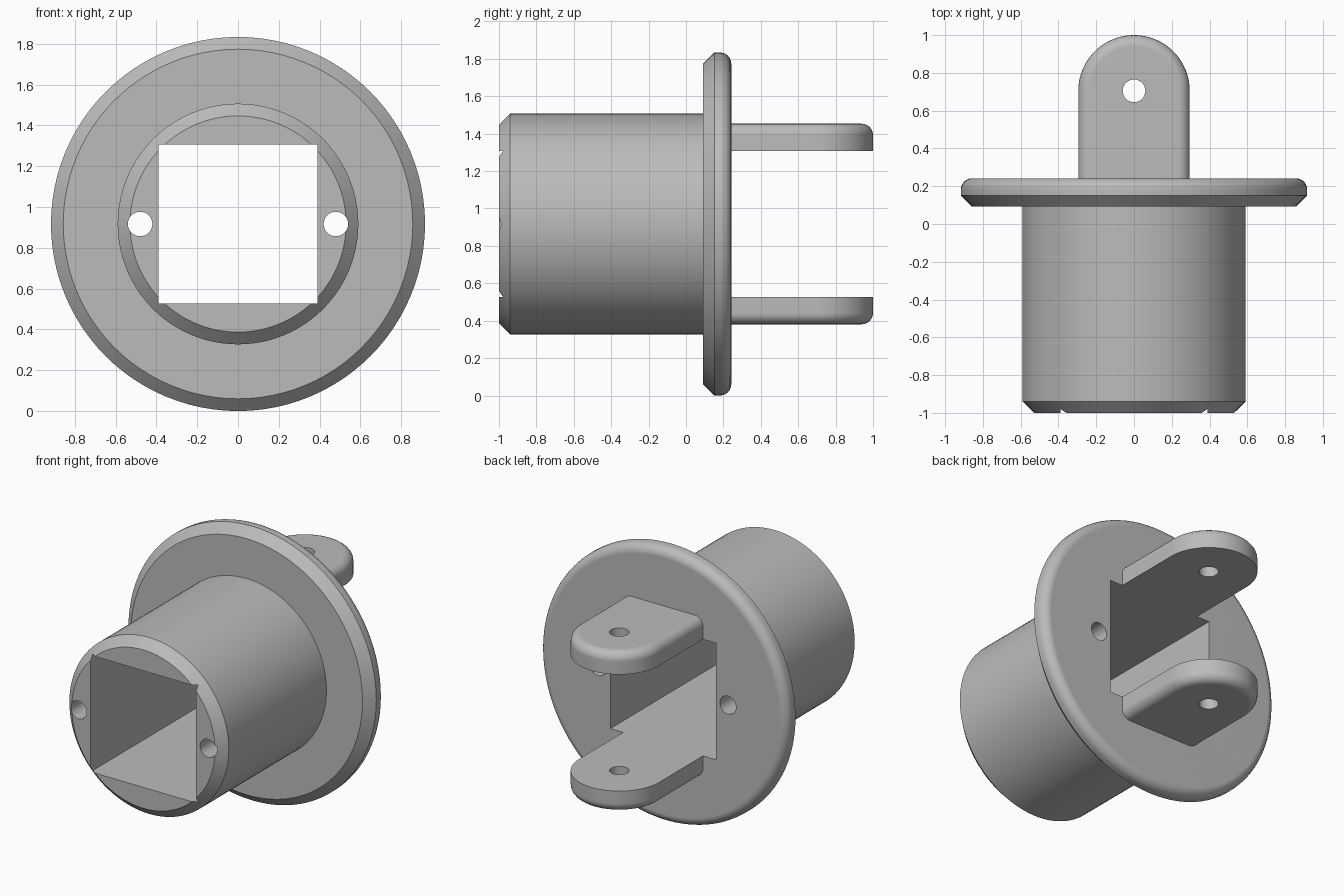
import bpy, bmesh, math
from mathutils import Matrix, Vector

cube = bpy.data.objects.get("Cube")
if cube:
    bpy.data.objects.remove(cube, do_unlink=True)

CZ = 0.917        # height of the centre axis
FILLET = 0.06
HOLE = 0.06
SQUARE = 0.39     # half width of the square bore
TAB_W = 0.295     # half width of a tab
TAB_Y = 0.705     # centre of the tab's round end

grey = bpy.data.materials.new("plain grey")
grey.use_nodes = True
grey.diffuse_color = (0.5, 0.5, 0.5, 1)
grey.node_tree.nodes["Principled BSDF"].inputs["Base Color"].default_value = grey.diffuse_color


def make(name, bm):
    bmesh.ops.recalc_face_normals(bm, faces=bm.faces)
    mesh = bpy.data.meshes.new(name)
    bm.to_mesh(mesh)
    bm.free()
    mesh.materials.append(grey)
    obj = bpy.data.objects.new(name, mesh)
    bpy.context.collection.objects.link(obj)
    return obj


def activate(obj):
    bpy.ops.object.select_all(action='DESELECT')
    obj.select_set(True)
    bpy.context.view_layer.objects.active = obj


def cut(obj, cutters):
    activate(obj)
    for c in cutters:
        mod = obj.modifiers.new("cut", 'BOOLEAN')
        mod.operation, mod.solver, mod.object = 'DIFFERENCE', 'EXACT', c
        bpy.ops.object.modifier_apply(modifier=mod.name)


def drill(name, location, axis):
    bm = bmesh.new()
    turn = Matrix.Rotation(math.pi / 2, 4, 'X') if axis == 'Y' else Matrix()
    bmesh.ops.create_cone(bm, cap_ends=True, segments=32, radius1=HOLE, radius2=HOLE,
                          depth=3, matrix=Matrix.Translation(location) @ turn)
    return make(name, bm)


def fillet_steps(n=6):
    """Inset and rise of each step of a quarter-round edge."""
    for i in range(n + 1):
        a = i / n * math.pi / 2
        yield FILLET * (1 - math.cos(a)), FILLET * math.sin(a)


# Barrel and flange, turned about the y axis
profile = [(0, -1), (0.53, -1), (0.59, -0.94), (0.59, 0.092), (0.857, 0.092), (0.917, 0.152)]
profile += [(0.917 - inset, 0.182 + rise) for inset, rise in fillet_steps()]
profile.append((0, 0.242))
bm = bmesh.new()
verts = [bm.verts.new((r, y, CZ)) for r, y in profile]
edges = [bm.edges.new(pair) for pair in zip(verts, verts[1:])]
bmesh.ops.spin(bm, geom=verts + edges, cent=(0, 0, CZ), axis=(0, 1, 0),
               angle=math.tau, steps=96, use_duplicate=False)
bmesh.ops.remove_doubles(bm, verts=bm.verts, dist=0.0001)
bmesh.ops.dissolve_limit(bm, angle_limit=0.001, verts=bm.verts, edges=bm.edges)
body = make("barrel_and_flange", bm)


# Round-ended tabs with a rounded outer edge
def tab(name, side):
    bm = bmesh.new()
    thick = 0.146
    layers = [(0, 0)] + [(i, thick - FILLET + rise) for i, rise in fillet_steps()]
    rings = []
    for inset, height in layers:
        r = TAB_W - inset
        pts = [(r, 0.242)]
        pts += [(r * math.cos(a), TAB_Y + r * math.sin(a))
                for a in (math.pi * k / 40 for k in range(41))]
        pts.append((-r, 0.242))
        rings.append([bm.verts.new((x, y, CZ + side * (SQUARE + height))) for x, y in pts])
    for low, high in zip(rings, rings[1:]):
        for k in range(len(low)):
            j = (k + 1) % len(low)
            bm.faces.new((low[k], low[j], high[j], high[k]))
    bm.faces.new(rings[0])
    bm.faces.new(rings[-1])
    return make(name, bm)


tabs = [tab("upper_tab", 1), tab("lower_tab", -1)]

# Square bore and pin holes
bm = bmesh.new()
bmesh.ops.create_cube(bm, size=1, matrix=Matrix.Translation((0, 0, CZ)) @
                      Matrix.Diagonal((2 * SQUARE, 3, 2 * SQUARE, 1)))
bore = make("bore_cutter", bm)
side_drills = [drill("side_drill", Vector((s * 0.48, 0, CZ)), 'Y') for s in (-1, 1)]
pin_drill = drill("pin_drill", Vector((0, TAB_Y, CZ)), 'Z')

cut(body, [bore] + side_drills)
for t in tabs:
    cut(t, [pin_drill])
for c in [bore, pin_drill] + side_drills:
    bpy.data.objects.remove(c, do_unlink=True)

# Smooth shading with crisp flats
for obj in [body] + tabs:
    activate(obj)
    bpy.ops.object.shade_smooth_by_angle(angle=math.radians(30))
    mod = obj.modifiers.new("flat_faces", 'WEIGHTED_NORMAL')
    mod.keep_sharp = True
